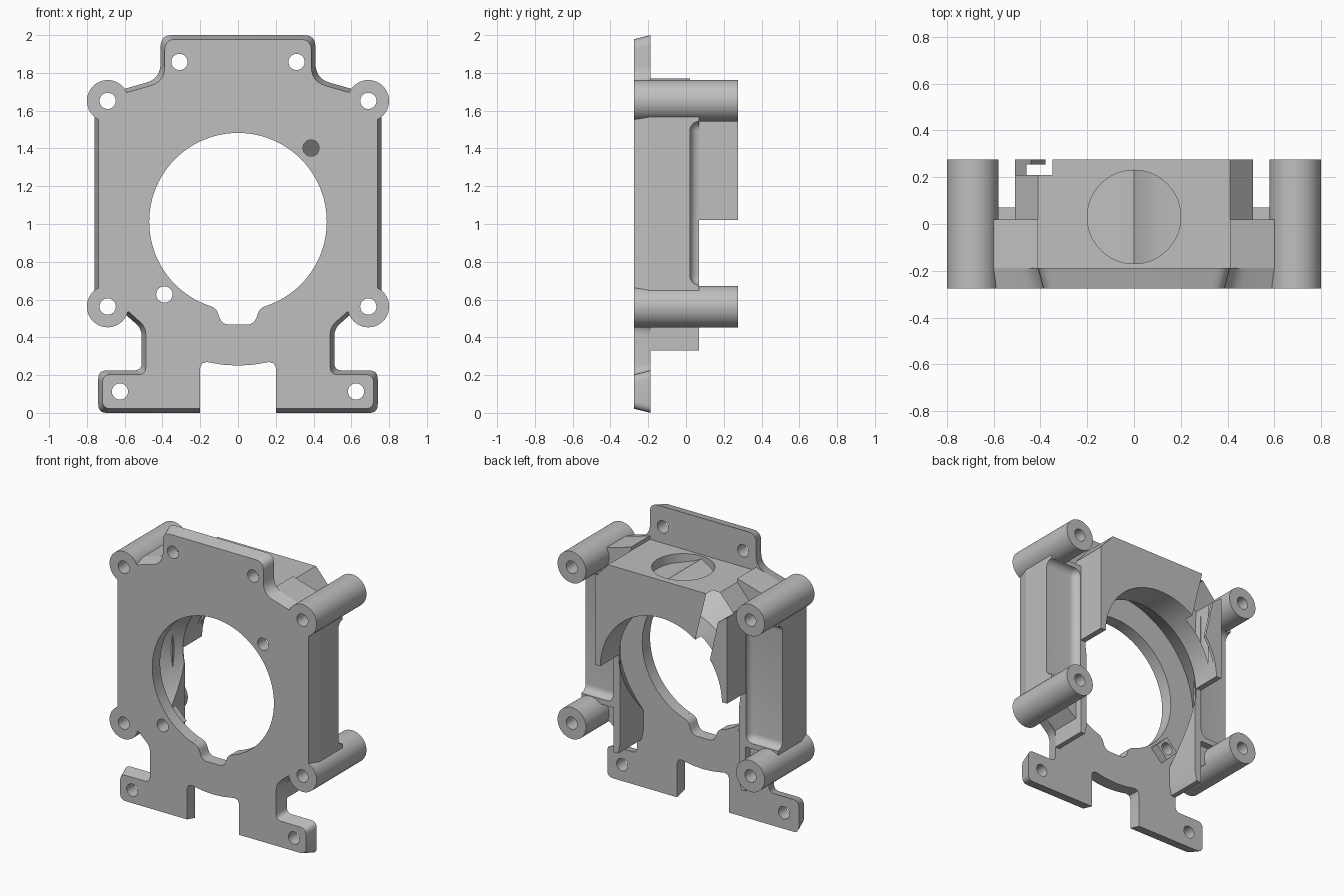
import bpy, bmesh, math
from mathutils import Vector

if "Cube" in bpy.data.objects:
    bpy.data.objects.remove(bpy.data.objects["Cube"])

grey = bpy.data.materials.new("grey_plastic")
grey.diffuse_color = (0.52, 0.52, 0.52, 1)
grey.use_nodes = True
grey.node_tree.nodes["Principled BSDF"].inputs["Base Color"].default_value = grey.diffuse_color
CENTRE = (0, 1.012)          # axis of the main bore
BOSSES = [(sx * 0.69, z) for sx in (-1, 1) for z in (0.563, 1.652)]
BACK = -0.188                # rear face of the front plate


def mirror(half):
    """Complete a right-hand outline with its mirrored left side."""
    return half + [(-p[0],) + tuple(p[1:]) for p in reversed(half) if abs(p[0]) > 1e-6]


def offset(points, d):
    """Inset a closed outline (clockwise seen from the front) by d."""
    out = []
    for i, p in enumerate(points):
        a, b, c = (Vector(points[j % len(points)][:2]) for j in (i - 1, i, i + 1))
        u, v = (b - a).normalized(), (c - b).normalized()
        n1, n2 = Vector((u.y, -u.x)), Vector((v.y, -v.x))
        q = b + (n1 + n2) * d / (1 + n1.dot(n2))
        out.append((q.x, q.y) + tuple(p[2:]))
    return out


def rounded(points, seg=6):
    """Round every corner that carries a radius as third value."""
    out = []
    for i, p in enumerate(points):
        if len(p) < 3:
            out.append(p)
            continue
        a, b, c = (Vector(points[j % len(points)][:2]) for j in (i - 1, i, i + 1))
        s, e = b + (a - b).normalized() * p[2], b + (c - b).normalized() * p[2]
        for k in range(seg + 1):
            t = k / seg
            q = s * (1 - t) ** 2 + b * 2 * t * (1 - t) + e * t * t
            out.append((q.x, q.y))
    return out


def loft(name, front, back, y0, y1):
    """Solid between a front outline at y0 and a back outline at y1."""
    bm = bmesh.new()
    f = [bm.verts.new((p[0], y0, p[1])) for p in front]
    b = [bm.verts.new((p[0], y1, p[1])) for p in back]
    n = len(f)
    bm.faces.new(f)
    bm.faces.new(b[::-1])
    for i in range(n):
        bm.faces.new((f[i], b[i], b[(i + 1) % n], f[(i + 1) % n]))
    bmesh.ops.recalc_face_normals(bm, faces=bm.faces)
    me = bpy.data.meshes.new(name)
    bm.to_mesh(me)
    bm.free()
    me.materials.append(grey)
    ob = bpy.data.objects.new(name, me)
    bpy.context.collection.objects.link(ob)
    return ob


def prism(name, pts, y0, y1):
    return loft(name, pts, pts, y0, y1)


def ring(c, r, n=32):
    return [(c[0] + r * math.cos(2 * math.pi * i / n), c[1] + r * math.sin(2 * math.pi * i / n))
            for i in range(n)]


def disc(name, c, r, y0, y1, n=32):
    return prism(name, ring(c, r, n), y0, y1)


def helper(ob):
    ob.hide_render = True
    ob.hide_set(True)
    return ob


def finish(ob, cutters=()):
    """Apply the cuts, then smooth the round surfaces."""
    for c in cutters:
        m = ob.modifiers.new("cut", 'BOOLEAN')
        m.operation, m.solver, m.object = 'DIFFERENCE', 'EXACT', c
    me = bpy.data.meshes.new_from_object(ob.evaluated_get(bpy.context.evaluated_depsgraph_get()))
    ob.modifiers.clear()
    ob.data = me
    bpy.ops.object.select_all(action='DESELECT')
    ob.select_set(True)
    bpy.context.view_layer.objects.active = ob
    bpy.ops.object.shade_smooth_by_angle(angle=math.radians(30))


# Cutters
bore = helper(disc("bore_cutter", CENTRE, 0.47, -0.5, 0.5, 96))
funnel = helper(loft("funnel_cutter", ring(CENTRE, 0.66, 96), ring(CENTRE, 0.465, 96), BACK - 0.002, 0.07))
boss_holes = [helper(disc("boss_hole_cutter", c, 0.043, -0.5, 0.5)) for c in BOSSES]
pin_hole = helper(disc("pin_hole_cutter", (-0.39, 0.627), 0.043, -0.5, 0.5))
plate_holes = [helper(disc("plate_hole_cutter", c, 0.043, -0.5, 0.5)) for c in
               [(0.31, 1.858), (-0.31, 1.858), (0.625, 0.113), (-0.625, 0.113), (0.387, 1.402)]]
bottom_notch = helper(prism("bottom_notch_cutter", mirror(
    [(0, 0.25), (0.08, 0.255), (0.165, 0.269), (0.19, 0.262), (0.2, 0.24), (0.2, -0.1)]), -0.5, 0.5))
bore_notch = helper(prism("bore_notch_cutter", rounded(mirror(
    [(0, 0.65), (0.16, 0.65), (0.16, 0.57), (0.115, 0.555, 0.03), (0.085, 0.467, 0.04)])), -0.5, 0.5))

# Front plate with tapered rim
outline = mirror([(0.41, 2.0, 0.06), (0.41, 1.77, 0.08), (0.62, 1.71), (0.76, 1.66), (0.76, 0.54),
                  (0.60, 0.525), (0.51, 0.445, 0.04), (0.51, 0.225, 0.04), (0.74, 0.225, 0.045),
                  (0.74, 0.0, 0.045)])
plate = loft("front_plate", rounded(offset(outline, 0.022)), rounded(outline), -0.275, BACK)
finish(plate, [bore, bore_notch, bottom_notch, pin_hole] + boss_holes + plate_holes)

# Tubular screw bosses
for c, hole in zip(BOSSES, boss_holes):
    finish(disc("screw_boss", c, 0.11, -0.275, 0.275, 48), [hole])

for s in (-1, 1):
    # Side block between the bosses
    side = prism("side_block", [(s * x, z) for x, z in [
        (0.41, 1.77), (0.62, 1.71), (0.76, 1.66), (0.76, 0.54), (0.60, 0.525), (0.50, 0.445),
        (0.48, 0.46), (0.48, 1.4), (0.41, 1.5)]], BACK, 0.02)
    finish(side, [bore, funnel] + boss_holes)

    # Coved frame that blends the side block into the bosses and wall
    cove = prism("boss_cove", [(s * x, z) for x, z in [
        (0.505, 0.64), (0.76, 0.64), (0.76, 1.575), (0.505, 1.575)]], 0.0, 0.07)
    recess = prism("recess_cutter", [(s * x, z) for x, z in [
        (0.512, 0.676), (1.2, 0.676), (1.2, 1.544), (0.512, 1.544)]], 0.021, 0.4)
    bev = recess.modifiers.new("round", 'BEVEL')
    bev.width, bev.segments = 0.05, 6
    finish(cove, [helper(recess)] + boss_holes)

    # Thin lower wall beside the bore
    cheek = prism("lower_wall", [(s * x, z) for x, z in [
        (0.51, 0.33), (0.475, 0.33), (0.46, 0.4), (0.46, 1.02), (0.51, 1.02)]], BACK, 0.07)
    finish(cheek, [bore, funnel])

# Small square pad around the pin hole
pad = prism("pin_pad", ring((-0.39, 0.627), 0.085, 4), BACK, -0.13)
pad.data.transform(pad.matrix_world)
finish(pad, [bore, pin_hole])

# Upper housing with round top opening and a slanted slot at the rear left
housing = prism("upper_housing", mirror(
    [(0.41, 1.745), (0.51, 1.63), (0.51, 1.02)]), BACK, 0.275)
slot = helper(prism("slot_cutter", [(-0.251, 1.35), (-0.35, 1.75), (-0.36, 1.9), (-0.7, 1.9),
                                    (-0.7, 0.9), (-0.251, 0.9)], 0.21, 0.5))
bpy.ops.mesh.primitive_cylinder_add(vertices=64, radius=0.2, depth=0.3, location=(0, 0.03, 1.825))
opening = bpy.context.object
opening.name = "top_opening_cutter"
finish(housing, [bore, funnel, slot, helper(opening)])

# Ridged floor inside the top opening
ridge = prism("opening_floor", mirror([(0, 1.725), (0.05, 1.70), (0.12, 1.685), (0.205, 1.68),
                                       (0.205, 1.673)]), -0.175, 0.235)
finish(ridge)

# Rear wing behind the slot
wing = prism("rear_wing", [(-0.51, 1.02), (-0.43, 1.02), (-0.375, 1.28), (-0.44, 1.57),
                           (-0.51, 1.62)], 0.255, 0.275)
finish(wing, [bore])
post = prism("wing_post", [(-0.51, 1.02), (-0.46, 1.02), (-0.46, 1.585), (-0.51, 1.62)], 0.2, 0.256)
finish(post, [bore])
